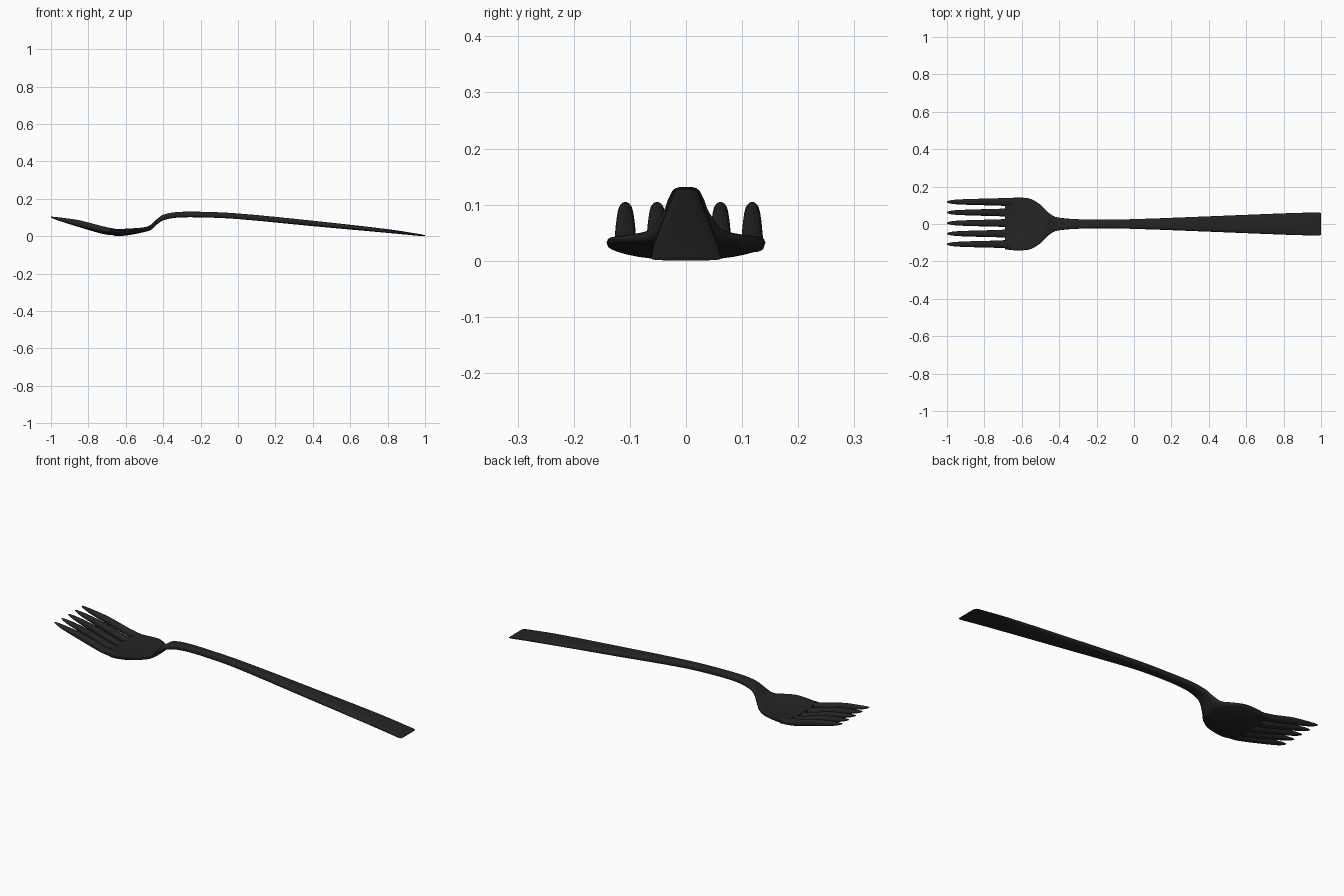
import bpy, bmesh, math

if "Cube" in bpy.data.objects:
    bpy.data.objects.remove(bpy.data.objects["Cube"])

black = bpy.data.materials.new("black_metal")
black.diffuse_color = (0.018, 0.018, 0.018, 1)
black.use_nodes = True
black.node_tree.nodes["Principled BSDF"].inputs["Base Color"].default_value = black.diffuse_color


def smooth_sections(sections, steps):
    # Cubic interpolation between key sections, with slopes taken along x
    def slope(i, k):
        a, b = sections[max(i - 1, 0)], sections[min(i + 1, len(sections) - 1)]
        return (b[k] - a[k]) / (b[0] - a[0])
    out = []
    for i in range(len(sections) - 1):
        p, q = sections[i], sections[i + 1]
        h = q[0] - p[0]
        for s in range(steps):
            t = s / steps
            row = [p[0] + h * t]
            for k in range(1, len(p)):
                row.append((2*t**3 - 3*t**2 + 1) * p[k] + (t**3 - 2*t**2 + t) * h * slope(i, k)
                           + (3*t**2 - 2*t**3) * q[k] + (t**3 - t**2) * h * slope(i + 1, k))
            out.append(row)
    out.append(list(sections[-1]))
    return out


def loft(name, sections, y0=0.0, power=2.5, sides=28, steps=4):
    # Each section: x, half width, bottom z, top z, rise of the side edges
    bm = bmesh.new()
    rings = []
    for x, w, lo, hi, dish in smooth_sections(sections, steps):
        ring = []
        for j in range(sides):
            a = 2 * math.pi * j / sides
            c, s = math.cos(a), math.sin(a)
            u = math.copysign(abs(c) ** (2 / power), c)
            v = math.copysign(abs(s) ** (2 / power), s)
            z = (lo + hi) / 2 + v * (hi - lo) / 2 + dish * u * u
            ring.append(bm.verts.new((x, y0 + w * u, z)))
        rings.append(ring)
    for r0, r1 in zip(rings, rings[1:]):
        for j in range(sides):
            k = (j + 1) % sides
            bm.faces.new((r0[j], r0[k], r1[k], r1[j]))
    bm.faces.new(rings[0])
    bm.faces.new(rings[-1])
    bmesh.ops.recalc_face_normals(bm, faces=bm.faces)
    mesh = bpy.data.meshes.new(name)
    bm.to_mesh(mesh)
    bm.free()
    mesh.materials.append(black)
    obj = bpy.data.objects.new(name, mesh)
    bpy.context.collection.objects.link(obj)
    bpy.ops.object.select_all(action='DESELECT')
    obj.select_set(True)
    bpy.context.view_layer.objects.active = obj
    bpy.ops.object.shade_smooth_by_angle(angle=math.radians(40))
    return obj


# Dished head, curved neck and long tapering handle in one flowing body
loft("head_and_handle", [
    (-0.69, 0.135, 0.012, 0.036, 0.010),
    (-0.65, 0.140, 0.001, 0.032, 0.014),
    (-0.60, 0.141, 0.004, 0.032, 0.016),
    (-0.55, 0.133, 0.012, 0.036, 0.014),
    (-0.50, 0.103, 0.023, 0.047, 0.006),
    (-0.465, 0.068, 0.034, 0.062, 0.0),
    (-0.43, 0.042, 0.066, 0.095, 0.0),
    (-0.40, 0.034, 0.085, 0.115, 0.0),
    (-0.33, 0.027, 0.099, 0.129, 0.0),
    (-0.20, 0.023, 0.101, 0.131, 0.0),
    (0.00, 0.026, 0.092, 0.122, 0.0),
    (0.40, 0.041, 0.054, 0.083, 0.0),
    (0.80, 0.057, 0.018, 0.038, 0.0),
    (0.97, 0.062, 0.002, 0.012, 0.0),
    (0.99, 0.062, 0.0005, 0.008, 0.0),
    (1.00, 0.058, 0.001, 0.005, 0.0),
], power=3.2)

# Five tapered tines sweeping upwards
for i in range(5):
    y = 0.005 + (i - 2) * 0.0565
    lift = 0.010 * (abs(i - 2) / 2) ** 2
    loft("tine_%d" % (i + 1), [
        (-1.00, 0.003, 0.101, 0.105, 0.0),
        (-0.985, 0.008, 0.093, 0.104, 0.0),
        (-0.95, 0.0125, 0.080, 0.100, 0.0),
        (-0.85, 0.0165, 0.049 + lift * 0.3, 0.083 + lift * 0.3, 0.0),
        (-0.73, 0.0195, 0.014 + lift * 0.8, 0.047 + lift * 0.8, 0.0),
        (-0.69, 0.0215, 0.007 + lift, 0.036 + lift, 0.0),
        (-0.65, 0.0215, 0.005 + lift, 0.029 + lift, 0.0),
    ], y0=y, sides=16, power=2.4)
